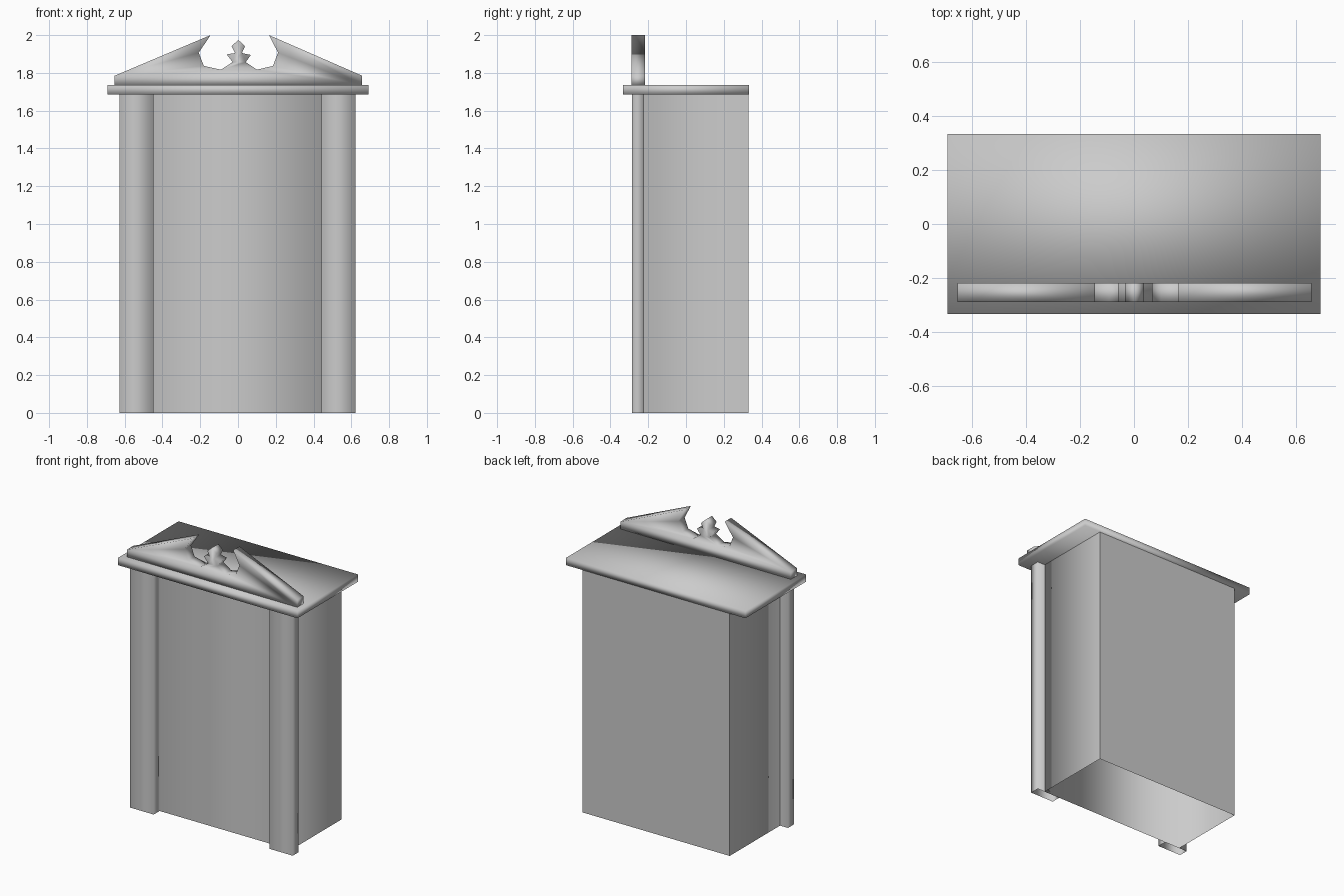
import bpy, bmesh

if "Cube" in bpy.data.objects:
    bpy.data.objects.remove(bpy.data.objects["Cube"])

grey = bpy.data.materials.new("plain grey")
grey.diffuse_color = (0.6, 0.6, 0.6, 1)
grey.use_nodes = True
grey.node_tree.nodes["Principled BSDF"].inputs["Base Color"].default_value = grey.diffuse_color


def finish(name, bm):
    mesh = bpy.data.meshes.new(name)
    bm.to_mesh(mesh)
    bm.free()
    mesh.materials.append(grey)
    ob = bpy.data.objects.new(name, mesh)
    bpy.context.collection.objects.link(ob)
    return ob


def box(name, lo, hi, hollow=False, sharp_back=False):
    """Smooth-shaded box; hollow leaves only the four upright walls."""
    bm = bmesh.new()
    bmesh.ops.create_cube(bm, size=1)
    for v in bm.verts:
        v.co = [lo[i] + (v.co[i] + 0.5) * (hi[i] - lo[i]) for i in range(3)]
    bm.normal_update()
    if hollow:
        ends = [f for f in bm.faces if abs(f.normal.z) > 0.9]
        bmesh.ops.delete(bm, geom=ends, context='FACES_ONLY')
    for f in bm.faces:
        f.smooth = True
        if sharp_back and f.normal.y > 0.9:
            for e in f.edges:
                e.smooth = False
    return finish(name, bm)


# cabinet walls, open at the base, with a crisp back panel
box("cabinet_body", (-0.567, -0.222, 0), (0.563, 0.33, 1.69), True, True)

# hollow front pilasters, reaching past the sides of the cabinet
box("left_pilaster", (-0.628, -0.287, 0), (-0.447, -0.222, 1.69), True)
box("right_pilaster", (0.442, -0.287, 0), (0.622, -0.222, 1.69), True)

# overhanging cornice slab
box("cornice", (-0.69, -0.333, 1.685), (0.69, 0.333, 1.735))

# broken pediment with a pointed finial, cut from one board
outline = [(-0.653, 1.735), (0.657, 1.735), (0.657, 1.785), (0.164, 2.0),
           (0.212, 1.907), (0.185, 1.837), (0.1, 1.817), (0.041, 1.857),
           (0.068, 1.895), (0.021, 1.905), (0.037, 1.942), (0.002, 1.974),
           (-0.034, 1.942), (-0.016, 1.905), (-0.06, 1.898), (-0.028, 1.857),
           (-0.091, 1.817), (-0.181, 1.837), (-0.208, 1.907),
           (-0.145, 2.0), (-0.653, 1.785)]
bm = bmesh.new()
front = bm.faces.new([bm.verts.new((x, -0.288, z)) for x, z in outline])
ext = bmesh.ops.extrude_face_region(bm, geom=[front], use_keep_orig=True)
for v in ext["geom"]:
    if isinstance(v, bmesh.types.BMVert):
        v.co.y = -0.218
bmesh.ops.recalc_face_normals(bm, faces=bm.faces)
for f in bm.faces:
    f.smooth = True
finish("pediment", bm)
